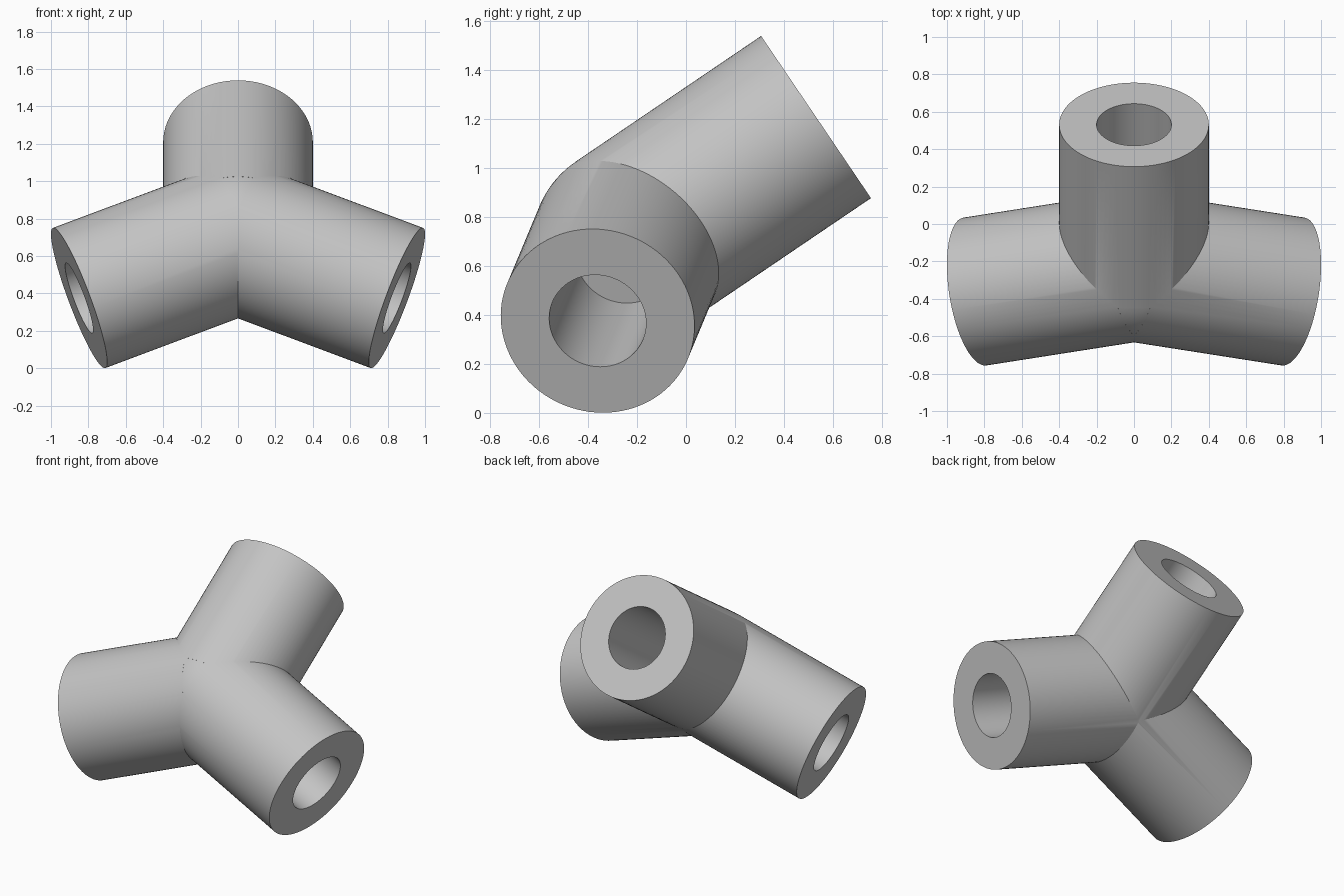
import bpy, bmesh, math
from mathutils import Matrix, Vector

cube = bpy.data.objects.get("Cube")
if cube:
    bpy.data.objects.remove(cube, do_unlink=True)

HUB = Vector((0, -0.228, 0.694))
LENGTH, OUTER, BORE, FLOOR = 0.917, 0.4, 0.2, 0.167
SEGMENTS = 96
ARMS = {
    "upper": Vector((0, 0.828, 0.561)).normalized(),
    "left": Vector((0.927, -0.145, -0.347)).normalized(),
    "right": Vector((-0.927, -0.145, -0.347)).normalized(),
}

grey = bpy.data.materials.new("plain grey")
grey.use_nodes = True
colour = (0.55, 0.55, 0.55, 1)
grey.diffuse_color = colour
grey.node_tree.nodes["Principled BSDF"].inputs["Base Color"].default_value = colour


def add_object(name, bm):
    mesh = bpy.data.meshes.new(name)
    bm.to_mesh(mesh)
    bm.free()
    mesh.materials.append(grey)
    obj = bpy.data.objects.new(name, mesh)
    bpy.context.collection.objects.link(obj)
    return obj


def add_rod(name, direction, radius, start, end):
    """Solid cylinder along a direction from the hub."""
    place = (Matrix.Translation(HUB + direction * (start + end) / 2)
             @ direction.to_track_quat('Z', 'Y').to_matrix().to_4x4())
    bm = bmesh.new()
    bmesh.ops.create_cone(bm, cap_ends=True, segments=SEGMENTS, radius1=radius,
                          radius2=radius, depth=end - start, matrix=place)
    return add_object(name, bm)


# Rounded hub where the three sockets meet
bm = bmesh.new()
bmesh.ops.create_uvsphere(bm, u_segments=SEGMENTS, v_segments=SEGMENTS // 2,
                          radius=OUTER - 0.0005, matrix=Matrix.Translation(HUB))
connector = add_object("three_way_connector", bm)

# Socket tubes are joined first, then the blind bores are cut
steps = [(add_rod(n + "_socket", d, OUTER, 0, LENGTH), 'UNION')
         for n, d in ARMS.items()]
steps += [(add_rod(n + "_bore", d, BORE, FLOOR, LENGTH + 0.1), 'DIFFERENCE')
          for n, d in ARMS.items()]

bpy.ops.object.select_all(action='DESELECT')
connector.select_set(True)
bpy.context.view_layer.objects.active = connector
for tool, operation in steps:
    tool.hide_render = True
    mod = connector.modifiers.new(tool.name, 'BOOLEAN')
    mod.object, mod.operation, mod.solver = tool, operation, 'EXACT'
    bpy.ops.object.modifier_apply(modifier=mod.name)
    bpy.data.objects.remove(tool, do_unlink=True)

# Smooth round walls, crisp rims and joints
bpy.ops.object.shade_smooth_by_angle(angle=math.radians(20))
